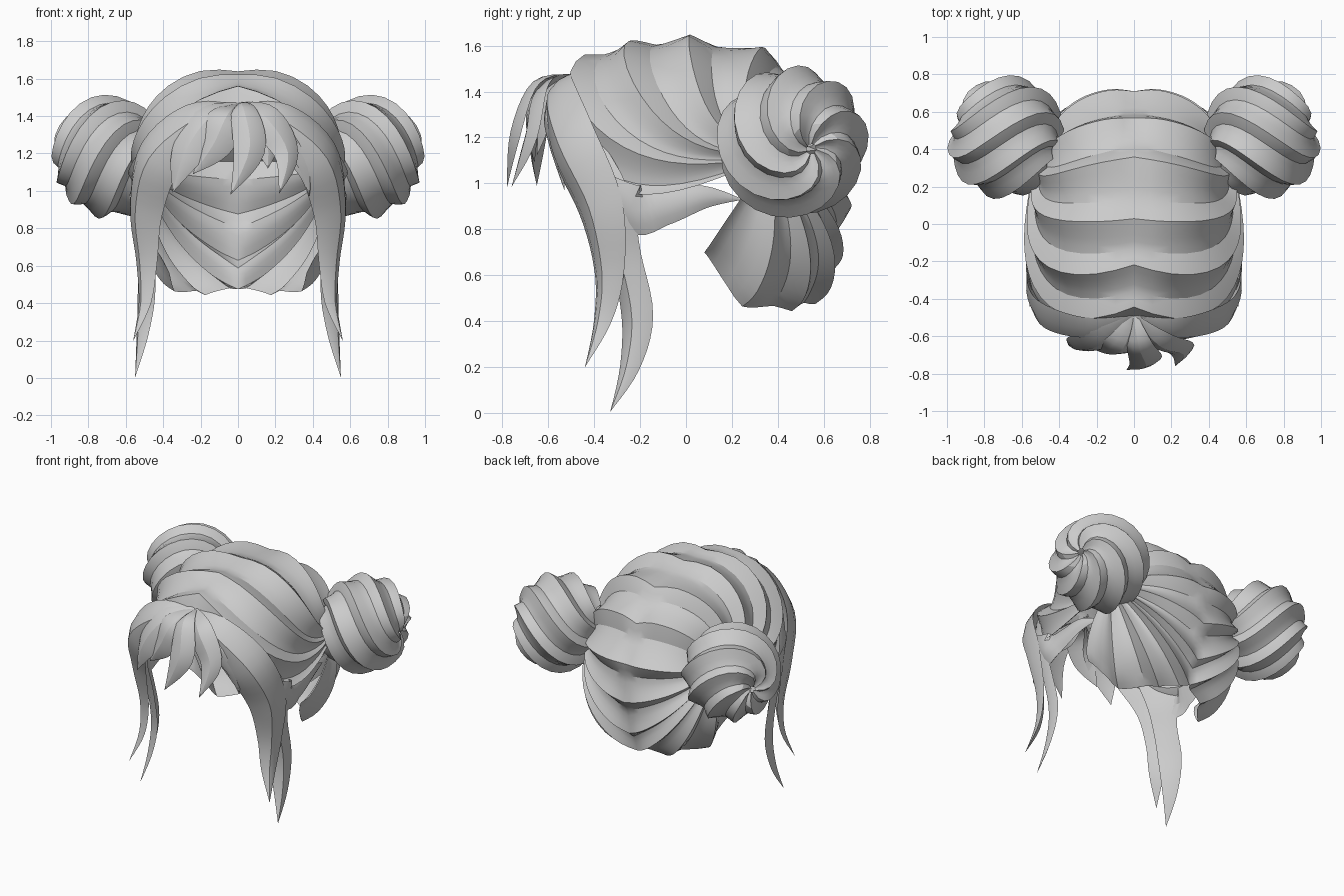
import bpy, bmesh, math
from mathutils import Vector as V

if "Cube" in bpy.data.objects:
    bpy.data.objects.remove(bpy.data.objects["Cube"])

def make(name, rows, mirror=True, closed=False):
    """Skin a grid of points, optionally mirrored across x."""
    bm = bmesh.new()
    g = [[bm.verts.new(p) for p in r] for r in rows]
    n = len(g[0])
    for a, b in zip(g, g[1:]):
        for j in range(n if closed else n - 1):
            k = (j + 1) % n
            bm.faces.new((a[j], a[k], b[k], b[j]))
    bmesh.ops.remove_doubles(bm, verts=bm.verts, dist=0.0005)
    bmesh.ops.recalc_face_normals(bm, faces=bm.faces)
    me = bpy.data.meshes.new(name)
    bm.to_mesh(me)
    bm.free()
    ob = bpy.data.objects.new(name, me)
    bpy.context.collection.objects.link(ob)
    if mirror:
        m = ob.modifiers.new("mirror", 'MIRROR')
        m.merge_threshold = 0.003
    bpy.ops.object.select_all(action='DESELECT')
    ob.select_set(True)
    bpy.context.view_layer.objects.active = ob
    bpy.ops.object.shade_smooth_by_angle(angle=math.radians(28))
    return ob

def spline(pts, t):
    """Catmull-Rom through tuples, t in key units."""
    i = min(int(t), len(pts) - 2)
    f = t - i
    p = [pts[max(0, min(len(pts) - 1, i + k))] for k in (-1, 0, 1, 2)]
    return [0.5 * (2 * b + (c - a) * f + (2 * a - 5 * b + 4 * c - d) * f * f
            + (3 * b - a - 3 * c + d) * f ** 3) for a, b, c, d in zip(*p)]

def ridge(u):
    """Overlapping-clump profile: peak, quick drop, slow rise."""
    return 1 - 1.7 * u / 0.34 if u < 0.34 else -0.7 + 1.7 * ((u - 0.34) / 0.66) ** 1.8

# --- scalp: clumps fan from the parting and nape rim into the bun root ---
HC, HR = V((0, 0.08, 1.0)), V((0.57, 0.64, 0.62))
BUN_ROOT = V((0.5, 0.36, 1.12))
KEYS = [  # parting/rim point, then the point that the clump bends toward
    (0, -.54, 1.43, .88, -.55, .66), (0, -.43, 1.56, .78, -.45, .95),
    (0, -.21, 1.62, .75, -.25, 1.12), (0, .03, 1.635, .75, -.03, 1.28),
    (0, .35, 1.57, .65, .15, 1.45), (0, .55, 1.39, .42, .45, 1.40),
    (0, .69, 1.15, .36, .68, 1.15), (0, .69, .88, .36, .70, .98),
    (0, .63, .64, .32, .70, .82), (0, .55, .49, .33, .66, .75),
    (.17, .45, .46, .40, .56, .70), (.33, .24, .48, .50, .40, .70),
    (.44, .08, .71, .55, .15, .82)]

def norm(d):
    return sum(abs(d[k] / HR[k]) ** 2.4 for k in range(3)) ** (1 / 2.4)

rows, SUB, NS = [], 6, 16
for i in range((len(KEYS) - 1) * SUB + 1):
    t = i / SUB
    key = spline(KEYS, t)
    C, M = V(key[:3]) - HC, V(key[3:]) - HC
    C.x = max(0, C.x) if t > 9 else 0
    B = BUN_ROOT - HC
    row = []
    for j in range(NS + 1):
        s = j / NS
        d = C * (1 - s) ** 2 + M * 2 * s * (1 - s) + B * s * s
        k = norm(C) * (1 - s) + norm(B) * s
        amp = 0.034 * (1 - s ** 3) * min(1, 0.55 + 3 * s)
        p = HC + d / norm(d) * (k + amp / 0.6 * ridge(t % 1))
        # soft groove along the parting
        p.z -= 0.015 * max(0, 1 - s / 0.1) if t < 6 else 0
        row.append(p)
    rows.append(row)
make("scalp_hair", rows)

# --- buns: twisted ridged balls with a dimple at the outer pole ---
axis = V((0.9, 0.33, -0.12)).normalized()
q = axis.to_track_quat('Z', 'Y')
rows, N, SEG = [], 7, 6
for i in range(19):
    th = math.radians(4 + 156 * i / 18)
    row = []
    for j in range(N * SEG):
        ph = 2 * math.pi * j / (N * SEG) - 1.3 * th
        r = 0.31 * (1 + 0.085 * ridge((j % SEG) / SEG) * math.sin(th) ** .4)
        z = 0.95 * r * math.cos(th) - 0.06 * max(0, 1 - th / 0.45)
        row.append(V((0.685, 0.463, 1.18)) + q @ V((r * math.sin(th) * math.cos(ph),
                   r * math.sin(th) * math.sin(ph), z)))
    rows.append(row)
make("hair_bun", rows, closed=True)

# --- tapered locks: flattened lens section swept along a path ---
def lock(name, pts, mirror=False, thick=0.3, n=5):
    """pts: x, y, z, half width; width lies across the path, facing outward."""
    rows, m = [], (len(pts) - 1) * n
    for i in range(m + 1):
        t = i / n
        p = spline(pts, t)
        c, w = V(p[:3]), max(0.0008, p[3])
        a = V(spline(pts, max(0, t - .1))[:3])
        b = V(spline(pts, min(len(pts) - 1, t + .1))[:3])
        tan = (b - a).normalized()
        out = V((c.x, c.y - 0.08, 0.35 * max(0, c.z - 1.0))).normalized()
        side = tan.cross(out).normalized()
        up = side.cross(tan).normalized()
        h = w * thick
        rows.append([c - side * w - up * h * .5, c - side * w * .55 + up * h * .5,
                     c + up * h, c + side * w * .55 + up * h * .5,
                     c + side * w - up * h * .5, c - up * h * .1])
    return make(name, rows, mirror, closed=True)

# long face-framing locks
lock("side_lock_front", [(.01, -.50, 1.44, .03), (.22, -.56, 1.37, .12), (.44, -.51, 1.17, .15),
     (.51, -.39, .90, .13), (.50, -.345, .62, .085), (.505, -.37, .40, .05), (.56, -.44, .20, 0)],
     True, .4)
lock("side_lock_back", [(.42, -.46, 1.22, .06), (.515, -.34, .95, .10), (.50, -.27, .68, .08),
     (.50, -.22, .42, .08), (.52, -.25, .2, .05), (.55, -.33, .005, 0)], True, .4)
# short temple wisps curling back under the bun
lock("temple_lock", [(.52, -.40, 1.02, .05), (.555, -.24, .89, .11), (.55, -.10, .90, .085),
     (.54, .08, .94, .05), (.50, .25, .93, 0)], True, .2)
# fringe
FRINGE = [
    [(0, -.49, 1.46, .02), (-.16, -.61, 1.37, .10), (-.28, -.65, 1.19, .09), (-.35, -.65, .99, 0)],
    [(0, -.49, 1.46, .02), (-.06, -.64, 1.39, .10), (-.13, -.67, 1.24, .09), (-.24, -.66, 1.09, 0)],
    [(0, -.49, 1.46, .02), (.03, -.65, 1.43, .07), (.06, -.74, 1.22, .085), (-.04, -.78, .98, 0)],
    [(0, -.49, 1.46, .02), (.14, -.63, 1.39, .09), (.26, -.68, 1.20, .07), (.22, -.76, .985, 0)],
    [(0, -.49, 1.46, .02), (.08, -.60, 1.38, .10), (.15, -.62, 1.26, .08), (.16, -.65, 1.12, 0)],
    [(0, -.49, 1.46, .02), (.22, -.58, 1.35, .10), (.36, -.57, 1.17, .06), (.38, -.53, .97, 0)]]
for i, pts in enumerate(FRINGE):
    lock("fringe_lock_%d" % (i + 1), pts)
